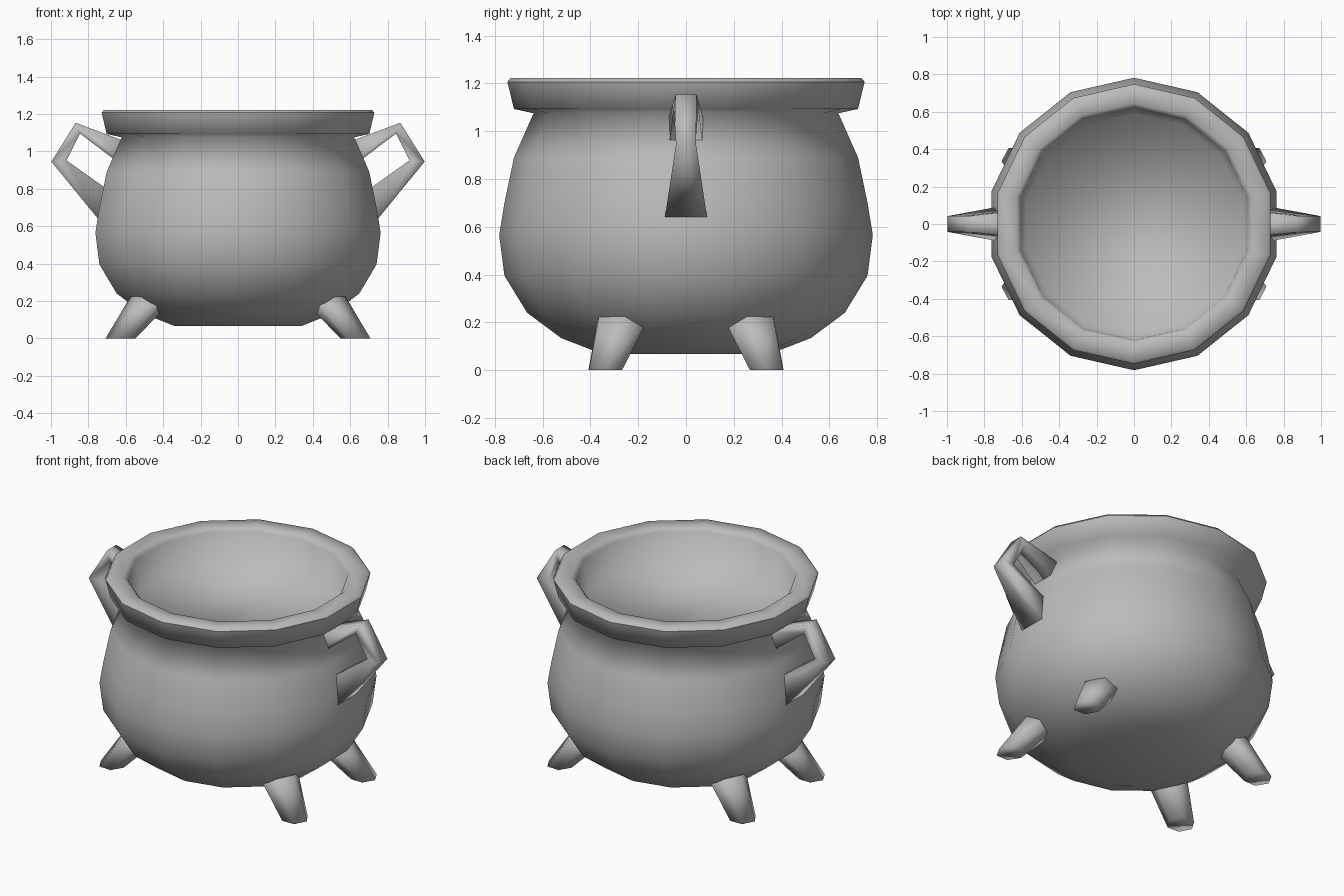
import bpy, bmesh, math
from mathutils import Vector

if "Cube" in bpy.data.objects:
    bpy.data.objects.remove(bpy.data.objects["Cube"], do_unlink=True)

iron = bpy.data.materials.new("grey_iron")
iron.use_nodes = True
GREY = (0.5, 0.5, 0.5, 1)
iron.diffuse_color = GREY
iron.node_tree.nodes["Principled BSDF"].inputs["Base Color"].default_value = GREY


def loft(name, rings, sharp=()):
    """Skin point rings smoothly, cap both ends, keep the listed rings sharp."""
    bm = bmesh.new()
    loops = [[bm.verts.new(p) for p in ring] for ring in rings]
    for a, b in zip(loops, loops[1:]):
        n = len(a)
        for i in range(n):
            j = (i + 1) % n
            bm.faces.new((a[i], a[j], b[j], b[i]))
    bm.faces.new(loops[0][::-1])
    bm.faces.new(loops[-1])
    bmesh.ops.recalc_face_normals(bm, faces=bm.faces)
    for face in bm.faces:
        face.smooth = True
    for k in sharp:
        for a, b in zip(loops[k], loops[k][1:] + loops[k][:1]):
            bm.edges.get((a, b)).smooth = False
    mesh = bpy.data.meshes.new(name)
    bm.to_mesh(mesh)
    bm.free()
    mesh.materials.append(iron)
    bpy.context.collection.objects.link(bpy.data.objects.new(name, mesh))


def ring(center, radius, sides, turn):
    c = Vector(center)
    steps = [turn + math.tau * i / sides for i in range(sides)]
    return [c + Vector((math.cos(t), math.sin(t), 0)) * radius for t in steps]


# Pot: belly, flared rim with a bevelled edge, steep inner wall, flat filled top
profile = [(0.35, 0.067), (0.523, 0.134), (0.665, 0.24), (0.76, 0.395),
           (0.782, 0.565), (0.76, 0.70), (0.72, 0.89), (0.638, 1.075),
           (0.72, 1.093), (0.748, 1.207), (0.735, 1.222), (0.645, 1.222),
           (0.622, 1.20), (0.59, 1.02)]
loft("pot", [ring((0, 0, z), r, 14, math.pi / 2) for r, z in profile], sharp=(9,))

# Handles: outer and inner (x, z, half width) at each bend
bends = [((0.58, 1.045, 0.076), (0.56, 0.88, 0.079)),
         ((0.868, 1.153, 0.044), (0.845, 1.095, 0.052)),
         ((0.998, 0.945, 0.042), (0.917, 0.952, 0.04)),
         ((0.70, 0.58, 0.097), (0.64, 0.755, 0.07))]
for side, s in (("left", 1), ("right", -1)):
    rings = [[(s * ox, -ow, oz), (s * ox, ow, oz), (s * ix, iw, iz), (s * ix, -iw, iz)]
             for (ox, oz, ow), (ix, iz, iw) in bends]
    loft(side + "_handle", rings)

# Legs: splayed six-sided pegs tapering towards feet cut flat on the ground
for side, sx in (("left", 1), ("right", -1)):
    for end, sy in (("front", -1), ("back", 1)):
        turn = math.atan2(sy * 0.34, sx * 0.63) + math.pi / 6
        foot = ring((sx * 0.628, sy * 0.338, 0), 0.08, 6, turn)
        top = ring((sx * 0.44, sy * 0.255, 0.24), 0.125, 6, turn)
        loft(f"{end}_{side}_leg", [foot, top])
